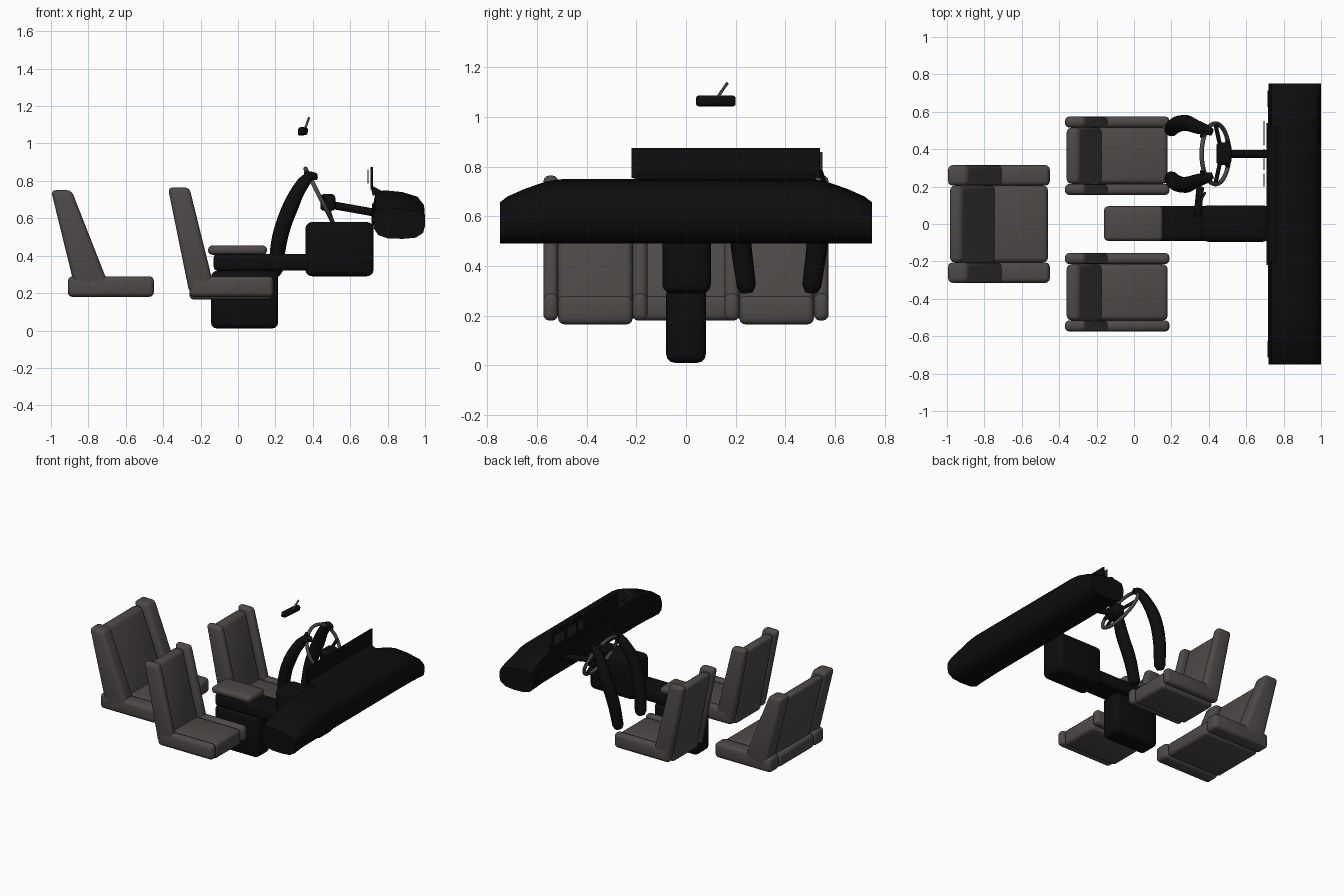
import bpy, bmesh, math
from mathutils import Vector

if "Cube" in bpy.data.objects:
    bpy.data.objects.remove(bpy.data.objects["Cube"], do_unlink=True)


def material(name, rgb):
    m = bpy.data.materials.new(name)
    m.use_nodes = True
    m.diffuse_color = (*rgb, 1)
    m.node_tree.nodes["Principled BSDF"].inputs["Base Color"].default_value = (*rgb, 1)
    return m


FABRIC = material("warm grey fabric", (0.075, 0.067, 0.064))
BLACK = material("black plastic", (0.004, 0.004, 0.004))
GREY = material("dark grey trim", (0.07, 0.07, 0.07))
SCREEN = material("charcoal display", (0.02, 0.02, 0.022))


def finish(ob, name, mat, bevel=0):
    ob.name = name
    ob.data.materials.clear()
    ob.data.materials.append(mat)
    bpy.ops.object.select_all(action="DESELECT")
    ob.select_set(True)
    bpy.context.view_layer.objects.active = ob
    if bevel:
        mod = ob.modifiers.new("rounded edges", "BEVEL")
        mod.width = bevel
        mod.segments = 3
        mod.limit_method = "ANGLE"
        bpy.ops.object.modifier_apply(modifier=mod.name)
    bpy.ops.object.shade_smooth_by_angle(angle=math.radians(40))
    return ob


def loft(name, rings, mat, bevel=0):
    """Skin a row of matching closed rings and cap both ends."""
    bm = bmesh.new()
    rows = [[bm.verts.new(p) for p in ring] for ring in rings]
    n = len(rows[0])
    for a, b in zip(rows, rows[1:]):
        for i in range(n):
            bm.faces.new((a[i], a[(i + 1) % n], b[(i + 1) % n], b[i]))
    bm.faces.new(rows[0])
    bm.faces.new(rows[-1])
    bmesh.ops.recalc_face_normals(bm, faces=bm.faces)
    mesh = bpy.data.meshes.new(name)
    bm.to_mesh(mesh)
    bm.free()
    ob = bpy.data.objects.new(name, mesh)
    bpy.context.collection.objects.link(ob)
    return finish(ob, name, mat, bevel)


def prism(name, profile, y0, y1, mat, bevel=0):
    return loft(name, [[(x, y, z) for x, z in profile] for y in (y0, y1)], mat, bevel)


def box(name, x0, x1, y0, y1, z0, z1, mat, bevel=0):
    return prism(name, [(x0, z0), (x1, z0), (x1, z1), (x0, z1)], y0, y1, mat, bevel)


def tube(name, points, radius, mat, radii=None):
    cu = bpy.data.curves.new(name, "CURVE")
    cu.dimensions = "3D"
    cu.bevel_depth = radius
    cu.bevel_resolution = 4
    cu.resolution_u = 6
    cu.use_fill_caps = True
    sp = cu.splines.new("BEZIER")
    sp.bezier_points.add(len(points) - 1)
    for i, (bp, p) in enumerate(zip(sp.bezier_points, points)):
        bp.co = p
        bp.handle_left_type = bp.handle_right_type = "AUTO"
        bp.radius = radii[i] if radii else 1
    ob = bpy.data.objects.new(name, cu)
    bpy.context.collection.objects.link(ob)
    bpy.ops.object.select_all(action="DESELECT")
    ob.select_set(True)
    bpy.context.view_layer.objects.active = ob
    bpy.ops.object.convert(target="MESH")
    return finish(bpy.context.view_layer.objects.active, name, mat)


def seat(name, y, inner, outer, cushion, back, bolster_front):
    """Cushion and backrest, each with a raised bolster on both sides."""
    x0, x1, z0 = cushion
    foot, top, front_foot, front_top, z_top = back
    box(name + "_cushion", x0, x1 - 0.01, y - inner, y + inner, z0, 0.28, FABRIC, 0.025)
    prism(name + "_backrest", [(foot, 0.2), (front_foot, 0.24), (front_top, z_top - 0.02),
                               (top + 0.01, z_top - 0.02)],
          y - inner, y + inner, FABRIC, 0.025)
    for side, s in (("left", 1), ("right", -1)):
        ya, yb = sorted((y + s * inner, y + s * outer))
        box(f"{name}_{side}_cushion_bolster", x0, x1, ya, yb, 0.18, 0.29, FABRIC, 0.025)
        f0, f1 = bolster_front
        prism(f"{name}_{side}_back_bolster",
              [(foot - 0.005, 0.2), (f0, 0.24), (f1, z_top), (top, z_top)],
              ya, yb, FABRIC, 0.025)


# Seats
for label, s in (("driver", 1), ("passenger", -1)):
    seat(label + "_seat", s * 0.365, 0.15, 0.21, (-0.26, 0.19, 0.165),
         (-0.255, -0.375, -0.165, -0.29, 0.765), (-0.13, -0.26))
seat("rear_seat", 0, 0.205, 0.315, (-0.91, -0.45, 0.18),
     (-0.86, -1.0, -0.73, -0.92, 0.75), (-0.69, -0.89))

# Dashboard, lower towards both ends
section = [(0.725, 0.58), (0.75, 0.52), (0.8, 0.495), (0.88, 0.49), (0.95, 0.5), (0.99, 0.54),
           (1.0, 0.6), (0.995, 0.67), (0.96, 0.715), (0.88, 0.74), (0.78, 0.75), (0.735, 0.735),
           (0.72, 0.66)]
stations = [(0, 1), (0.5, 1), (0.56, 0.97), (0.65, 0.85), (0.72, 0.73), (0.75, 0.64)]
stations = [(-y, k) for y, k in stations[:0:-1]] + stations
loft("dashboard", [[(x, y, 0.49 + (z - 0.49) * k) for x, z in section] for y, k in stations], BLACK)

# Dashboard fittings
box("display_hood", 0.709, 0.721, -0.22, 0.54, 0.755, 0.875, BLACK)
prism("display_foot", [(0.71, 0.77), (0.72, 0.72), (0.78, 0.74), (0.725, 0.77)], -0.2, 0.52, BLACK)
for i, (a, b) in enumerate(((0.2, 0.27), (0.29, 0.4), (0.42, 0.55))):
    box(f"gauge_{i + 1}", 0.693, 0.698, a, b, 0.785, 0.86, SCREEN)
box("dashboard_trim_strip", 0.717, 0.725, -0.68, 0.68, 0.592, 0.6, SCREEN)
box("glovebox_panel", 0.716, 0.724, -0.6, -0.2, 0.61, 0.68, BLACK)
for s in (-1, 1):
    box("side_vent", 0.714, 0.724, s * 0.67 - 0.045, s * 0.67 + 0.045, 0.56, 0.64, BLACK)

# Centre console
box("console_base", -0.145, 0.215, -0.08, 0.08, 0.01, 0.32, BLACK, 0.035)
box("console_arm", -0.13, 0.42, -0.09, 0.095, 0.32, 0.41, BLACK, 0.02)
box("console_front", 0.36, 0.725, -0.095, 0.1, 0.29, 0.58, BLACK, 0.035)
box("armrest", -0.16, 0.155, -0.09, 0.095, 0.405, 0.455, FABRIC, 0.022)

# Steering wheel: rim, spokes, hub and column
tilt = math.radians(63)
centre = Vector((0.435, 0.375, 0.72))
up = Vector((-math.cos(tilt), 0, math.sin(tilt)))
across = Vector((0, 1, 0))
bpy.ops.mesh.primitive_torus_add(major_radius=0.162, minor_radius=0.012, major_segments=40,
                                 minor_segments=10, location=centre, rotation=(0, tilt, 0))
finish(bpy.context.object, "steering_wheel_rim", GREY)
hub = Vector((0.47, 0.375, 0.69))
for i, angle in enumerate((0, 180, 245, 295)):
    a = math.radians(angle)
    end = centre + (across * math.cos(a) + up * math.sin(a)) * 0.16
    tube(f"wheel_spoke_{i + 1}", [hub, hub.lerp(end, 0.5), end], 0.011, BLACK)
box("wheel_hub", 0.44, 0.52, 0.315, 0.435, 0.64, 0.73, BLACK, 0.02)
tube("steering_column", [(0.48, 0.375, 0.675), (0.76, 0.375, 0.625)], 0.021, BLACK)

# Driver arms reaching for the wheel
for label, s in (("left", 1), ("right", -1)):
    def at(x, off, z):
        return (x, 0.375 + s * off, z)
    tube(label + "_arm", [at(0.195, 0.13, 0.295), at(0.2, 0.132, 0.32), at(0.225, 0.155, 0.5),
                          at(0.28, 0.165, 0.66), at(0.35, 0.14, 0.79), at(0.375, 0.135, 0.815)],
         0.043, BLACK, [0.6, 0.9, 1, 1, 0.8, 0.65])
    tube(label + "_hand", [at(0.34, 0.145, 0.78), at(0.38, 0.13, 0.82), at(0.42, 0.115, 0.825)],
         0.03, BLACK, [0.9, 1, 0.6])
    tube(label + "_thumb", [at(0.37, 0.12, 0.83), at(0.365, 0.09, 0.845)], 0.013, BLACK)

# Rear view mirror
loft("mirror", [[(x + (y - 0.12) * 0.1, y, z) for x, z in
                 ((0.325, 1.042), (0.365, 1.046), (0.368, 1.085), (0.33, 1.088))]
                for y in (0.04, 0.2)], BLACK, 0.012)
tube("mirror_stalk", [(0.355, 0.12, 1.07), (0.38, 0.167, 1.138)], 0.006, GREY)
